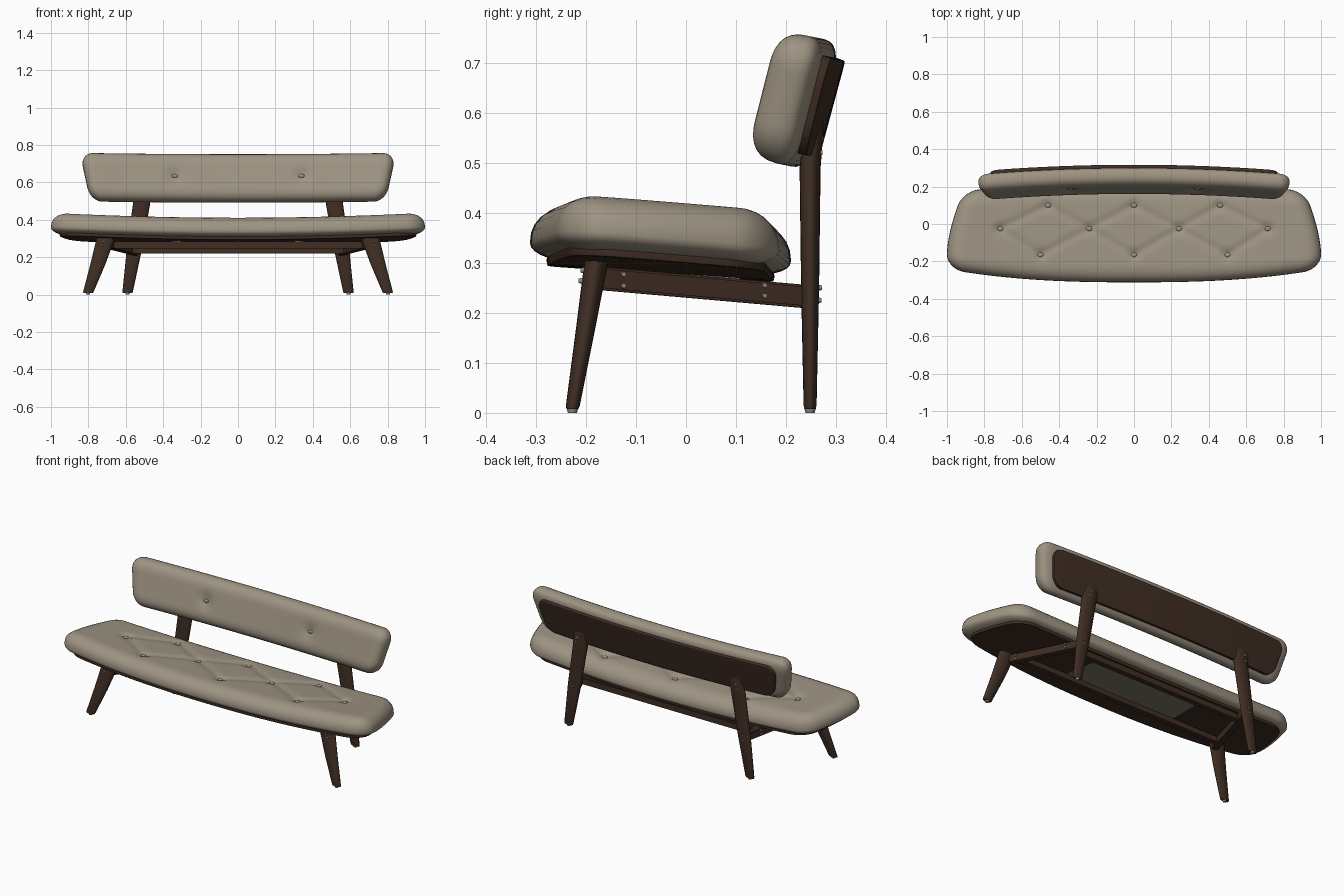
import bpy, bmesh, math
from mathutils import Vector, Matrix

if "Cube" in bpy.data.objects:
    bpy.data.objects.remove(bpy.data.objects["Cube"])


def material(name, rgb):
    m = bpy.data.materials.new(name)
    m.diffuse_color = (*rgb, 1)
    m.use_nodes = True
    m.node_tree.nodes["Principled BSDF"].inputs["Base Color"].default_value = m.diffuse_color
    return m


FABRIC = material("taupe fabric", (0.34, 0.295, 0.225))
WOOD = material("dark walnut", (0.05, 0.027, 0.017))
METAL = material("screw metal", (0.30, 0.28, 0.26))
LINING = material("underside lining", (0.20, 0.195, 0.15))


def finish(name, bm, mat, angle=40):
    bmesh.ops.remove_doubles(bm, verts=bm.verts, dist=1e-5)
    bmesh.ops.recalc_face_normals(bm, faces=bm.faces)
    me = bpy.data.meshes.new(name)
    bm.to_mesh(me)
    bm.free()
    me.materials.append(mat)
    ob = bpy.data.objects.new(name, me)
    bpy.context.collection.objects.link(ob)
    bpy.ops.object.select_all(action='DESELECT')
    ob.select_set(True)
    bpy.context.view_layer.objects.active = ob
    bpy.ops.object.shade_smooth_by_angle(angle=math.radians(angle))
    return ob


def samples(h, R, n):
    e = [math.sin((1 - i / 7) * math.pi / 2) for i in range(7)]
    lo = [-(h - R) - R * k for k in e]
    mid = [-(h - R) + 2 * (h - R) * i / n for i in range(n + 1)]
    return lo + mid + [-v for v in reversed(lo)]


def pad(name, mat, hx, hy, R, top, bottom, p, warp, nx, ny, cy=0, dip=None, angle=40):
    """Rounded rectangle pillow or slab, bent into place by warp(x, y, lift)."""
    bm = bmesh.new()
    xs, ys = samples(hx, R, nx), samples(hy, R, ny)
    for amount in (top, bottom):
        grid = []
        for x in xs:
            row = []
            for y in ys:
                kx = max(0, (abs(x) - hx + R) / R)
                ky = max(0, (abs(y) - hy + R) / R)
                k = min(1, max(kx, ky))
                px, py = x, y
                if kx > 0 and ky > 0:      # round the corner
                    f = k / math.hypot(kx, ky)
                    px = math.copysign(hx - R + R * kx * f, x)
                    py = math.copysign(hy - R + R * ky * f, y)
                shape = max(0, 1 - k ** p) ** (1 / p) if k < 0.99999 else 0
                lift = amount * shape
                if dip and amount == top:
                    lift -= dip(px, py) * shape
                if amount == bottom and bottom * top > 0 and shape == 0:
                    lift = 0
                mid = (top + bottom) / 2 if p > 4 else 0
                if p > 4:                   # slabs lift around their own middle
                    lift = mid + (amount - mid) * shape
                row.append(bm.verts.new(warp(px, py + cy, lift)))
            grid.append(row)
        for i in range(len(xs) - 1):
            for j in range(len(ys) - 1):
                bm.faces.new((grid[i][j], grid[i + 1][j], grid[i + 1][j + 1], grid[i][j + 1]))
    return finish(name, bm, mat, angle)


def seat_warp(x, y, lift):
    v = y / 0.261
    wx = x * (1 - 0.09 * max(0, (v + 0.6) / 1.6) ** 1.6)
    a = abs(x)
    wy = -0.051 + y + 0.07 * a ** 2.5 * (1 - v) / 2 - 0.03 * a * a * (1 + v) / 2
    return Vector((wx, wy, 0.322 - 0.07 * (wy + 0.05) + 0.03 * wx * wx + lift))


def back_warp(x, y, lift):
    wx = x * (0.9675 + 0.0325 * y / 0.125)
    return Vector((wx, 0.245 + 0.27 * (y - 0.01) - 0.05 * wx * wx - lift,
                   0.62 + y + 0.01 * wx * wx + 0.27 * lift))


# Tufting pattern: buttons joined by diagonal creases
TUFTS = [(x, y) for y, row in ((0.1, (-0.46, 0, 0.46)), (-0.025, (-0.715, -0.24, 0.24, 0.715)),
                               (-0.165, (-0.5, 0, 0.5))) for x in row]
CREASES = [(Vector(a), Vector(b)) for a in TUFTS for b in TUFTS
           if a[1] > b[1] and abs(a[0] - b[0]) < 0.3 and a[1] - b[1] < 0.2]


def seat_dip(x, y):
    w = seat_warp(x, y, 0)
    q = Vector((w.x, w.y))
    best = 9
    for a, b in CREASES:
        t = max(0, min(1, (q - a).dot(b - a) / (b - a).length_squared))
        best = min(best, (q - a - (b - a) * t).length)
    near = min((q - Vector(t)).length for t in TUFTS)
    return 0.006 * math.exp(-(best / 0.022) ** 2) + 0.010 * math.exp(-(near / 0.03) ** 2)


def back_dip(x, y):
    return 0.013 * math.exp(-((abs(x) - 0.35) ** 2 + y * y) / 0.04 ** 2)


# Cushions and the boards that carry them
pad("seat_cushion", FABRIC, 1.0, 0.261, 0.095, 0.077, -0.034, 2.2, seat_warp, 150, 34, dip=seat_dip, angle=80)
pad("seat_board", WOOD, 0.955, 0.228, 0.09, -0.022, -0.045, 12, seat_warp, 40, 10)
pad("seat_lining", LINING, 0.36, 0.12, 0.005, -0.042, -0.048, 12, seat_warp, 16, 6, cy=0.041)
pad("back_cushion", FABRIC, 0.845, 0.127, 0.07, 0.061, -0.035, 2.5, back_warp, 90, 16, dip=back_dip, angle=80)
pad("back_board", WOOD, 0.785, 0.098, 0.06, -0.02, -0.05, 12, back_warp, 40, 8)

# Upholstery buttons
bm = bmesh.new()
for x, y in TUFTS:
    z = 0.322 - 0.07 * (y + 0.05) + 0.03 * x * x + 0.077 - 0.013
    bmesh.ops.create_uvsphere(bm, u_segments=16, v_segments=8, radius=0.016,
                              matrix=Matrix.Translation((x, y, z)) @ Matrix.Diagonal((1, 0.8, 0.35, 1)))
for x in (-0.35, 0.35):
    bmesh.ops.create_uvsphere(bm, u_segments=16, v_segments=8, radius=0.017,
                              matrix=Matrix.Translation(back_warp(x, 0, 0.05))
                              @ Matrix.Diagonal((1, 0.35, 0.6, 1)))
finish("buttons", bm, FABRIC)


def leg(name, side, sections, n=20):
    """Oval tapered leg through (x, y, z, rx, ry) sections."""
    bm = bmesh.new()
    rings = []
    for x, y, z, rx, ry in sections:
        rings.append([bm.verts.new((side * (x + rx * math.cos(a)), y + ry * math.sin(a), z))
                      for a in (2 * math.pi * i / n for i in range(n))])
    for r0, r1 in zip(rings, rings[1:]):
        for i in range(n):
            bm.faces.new((r0[i], r0[(i + 1) % n], r1[(i + 1) % n], r1[i]))
    bm.faces.new(rings[0])
    bm.faces.new(rings[-1])
    finish(name, bm, WOOD)


def beam(name, a, b, width, height):
    """Square rail between two points."""
    a, b = Vector(a), Vector(b)
    d = (b - a).normalized()
    s = d.cross(Vector((0, 0, 1))).normalized()
    rot = Matrix((d, s, s.cross(d))).transposed().to_4x4()
    bm = bmesh.new()
    bmesh.ops.create_cube(bm, size=1, matrix=Matrix.Translation((a + b) / 2) @ rot
                          @ Matrix.Diagonal(((b - a).length, width, height, 1)))
    bmesh.ops.bevel(bm, geom=bm.edges[:], offset=0.004, segments=2, affect='EDGES')
    finish(name, bm, WOOD)


# Legs and side rails
for side, tag in ((-1, "left"), (1, "right")):
    leg("front_leg_" + tag, side, [(0.802, -0.227, 0.008, 0.025, 0.012), (0.80, -0.226, 0.015, 0.028, 0.014),
                                   (0.75, -0.202, 0.16, 0.04, 0.019), (0.704, -0.178, 0.31, 0.05, 0.024)])
    leg("rear_leg_" + tag, side, [(0.591, 0.248, 0.008, 0.025, 0.011), (0.59, 0.248, 0.015, 0.028, 0.013),
                                  (0.553, 0.248, 0.25, 0.041, 0.018), (0.515, 0.248, 0.49, 0.046, 0.021),
                                  (0.505, 0.255, 0.565, 0.045, 0.02), (0.502, 0.258, 0.59, 0.036, 0.014)])
    beam("side_rail_" + tag, (side * 0.692, -0.175, 0.269), (side * 0.548, 0.245, 0.232), 0.034, 0.046)

# Long rails
beam("front_rail", (-0.67, -0.125, 0.266), (0.67, -0.125, 0.266), 0.03, 0.038)
beam("rear_rail", (-0.575, 0.157, 0.241), (0.575, 0.157, 0.241), 0.03, 0.04)

# Screw heads and foot glides
bm = bmesh.new()


def stud(loc, axis, r, depth):
    rot = Vector(axis).to_track_quat('Z', 'Y').to_matrix().to_4x4()
    bmesh.ops.create_cone(bm, cap_ends=True, segments=12, radius1=r, radius2=r * 0.75, depth=depth,
                          matrix=Matrix.Translation(loc) @ rot)


for s in (-1, 1):
    for y, z in ((-0.125, 0.277), (-0.125, 0.254), (0.157, 0.255), (0.157, 0.234)):
        stud((s * (0.692 - (y + 0.175) * 0.343 + 0.019), y, z), (s, 0.34, 0), 0.006, 0.008)
    for x, y, z in ((0.527, 0.269, 0.52), (0.517, 0.271, 0.548), (0.557, 0.267, 0.225), (0.553, 0.268, 0.25)):
        stud((s * x, y, z), (0, 1, 0), 0.006, 0.008)
    for x, z in ((0.722, 0.285), (0.728, 0.264)):
        stud((s * x, -0.182 - (0.31 - z) * 0.16 - 0.021, z), (0, -1, 0), 0.006, 0.008)
    stud((s * 0.802, -0.227, 0.005), (0, 0, -1), 0.012, 0.01)
    stud((s * 0.591, 0.248, 0.005), (0, 0, -1), 0.012, 0.01)
finish("screws_and_glides", bm, METAL)
